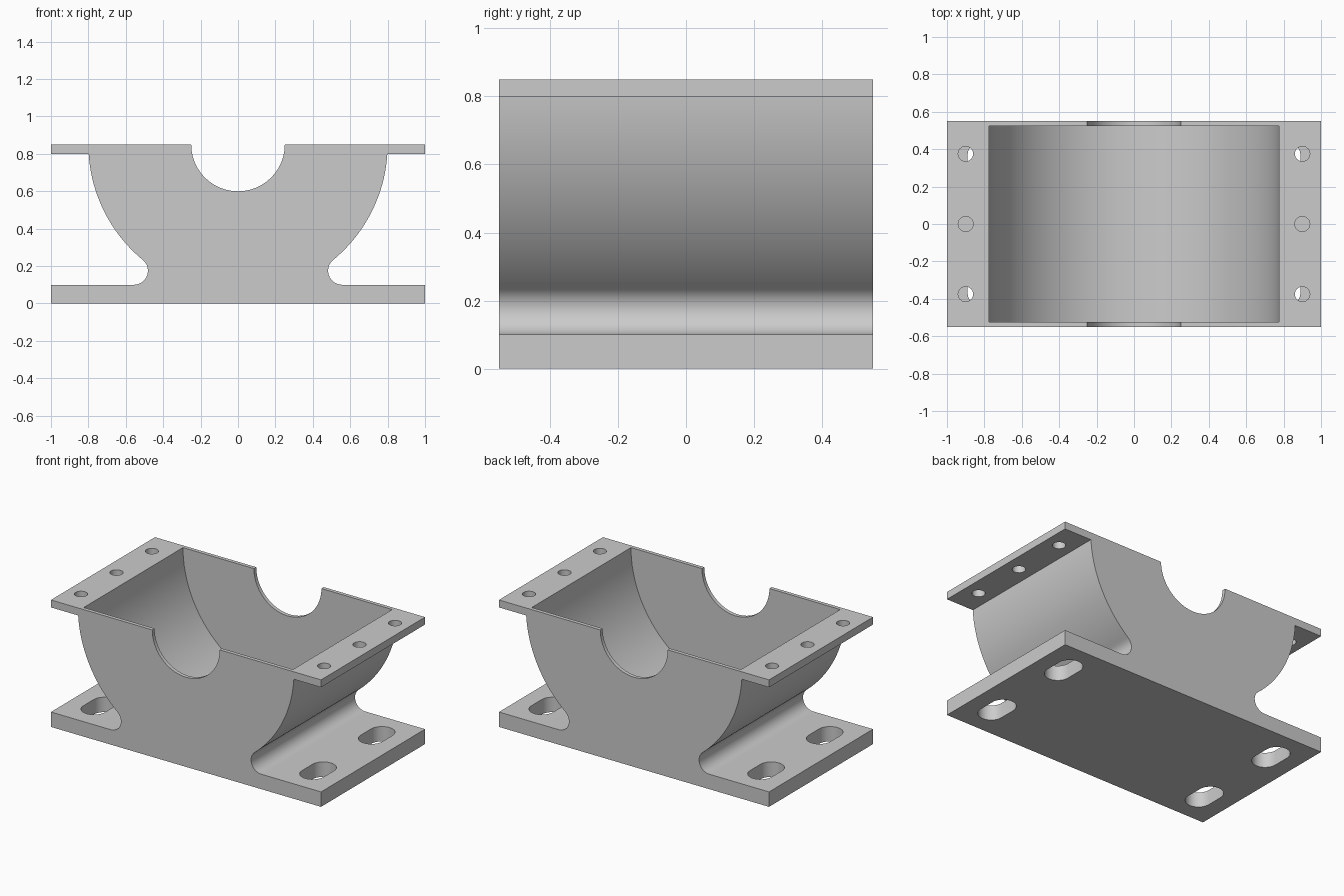
import bpy, bmesh
from math import sin, cos, pi, atan2, sqrt

if "Cube" in bpy.data.objects:
    bpy.data.objects.remove(bpy.data.objects["Cube"])

AXIS_Z = 0.85            # height of the bore axis
R_OUT, R_IN, R_NOTCH, R_NECK = 0.8, 0.775, 0.25, 0.075
HALF_DEPTH, WALL = 0.55, 0.025


def arc(cx, cy, r, a0, a1, n):
    return [(cx + r * cos(a0 + (a1 - a0) * i / n),
             cy + r * sin(a0 + (a1 - a0) * i / n)) for i in range(n + 1)]


def prism(name, outlines, place, lo, hi):
    """Extrude closed 2D outlines from lo to hi; place maps (u, v, w) to xyz."""
    bm = bmesh.new()
    for pts in outlines:
        a = [bm.verts.new(place(u, v, lo)) for u, v in pts]
        b = [bm.verts.new(place(u, v, hi)) for u, v in pts]
        bm.faces.new(a)
        bm.faces.new(b)
        for i in range(len(pts)):
            j = (i + 1) % len(pts)
            bm.faces.new((a[i], a[j], b[j], b[i]))
    bmesh.ops.recalc_face_normals(bm, faces=bm.faces)
    mesh = bpy.data.meshes.new(name)
    bm.to_mesh(mesh)
    bm.free()
    obj = bpy.data.objects.new(name, mesh)
    bpy.context.collection.objects.link(obj)
    return obj


def along_y(u, v, w):
    return (u, w, v)


def along_z(u, v, w):
    return (u, v, w)


def circle(x, y, r, n):
    return arc(x, y, r, 0, 2 * pi, n)[:-1]


def slot(x, y, r, d):
    return arc(x, y + d, r, 0, pi, 20) + arc(x, y - d, r, pi, 2 * pi, 20)


def cut(target, cutter):
    cutter.hide_render = True
    mod = target.modifiers.new("cut", 'BOOLEAN')
    mod.operation = 'DIFFERENCE'
    mod.solver = 'EXACT'
    mod.object = cutter
    bpy.context.view_layer.objects.active = target
    bpy.ops.object.modifier_apply(modifier=mod.name)
    bpy.data.objects.remove(cutter)


# Right half of the housing section: foot, neck fillet, round belly, rim flange
neck_z = 0.1 + R_NECK
drop = AXIS_Z - neck_z
neck_x = sqrt((R_OUT + R_NECK) ** 2 - drop ** 2)
to_axis = atan2(drop, -neck_x)
belly_end = atan2(-0.05, sqrt(R_OUT ** 2 - 0.05 ** 2))
half = [(1, 0), (1, 0.1)]
half += arc(neck_x, neck_z, R_NECK, 1.5 * pi, to_axis, 20)
half += arc(0, AXIS_Z, R_OUT, to_axis - pi, belly_end, 32)[1:]
half += [(1, 0.8), (1, AXIS_Z)]

# Mirror the half and close it across the top with the shaft notch
notch = arc(0, AXIS_Z, R_NOTCH, 0, -pi, 48)
profile = half + notch + [(-x, z) for x, z in reversed(half)]
housing = prism("bearing_housing", [profile], along_y, -HALF_DEPTH, HALF_DEPTH)

# Hollow interior between the thin end walls
inner = HALF_DEPTH - WALL
cut(housing, prism("cavity_cutter", [circle(0, AXIS_Z, R_IN, 128)], along_y, -inner, inner))

# Bolt holes through the rim flanges
holes = [circle(sx * 0.9, y, 0.04, 32) for sx in (-1, 1) for y in (-0.375, 0, 0.375)]
cut(housing, prism("bolt_hole_cutter", holes, along_z, 0.7, 0.95))

# Mounting slots through the foot
slots = [slot(sx * 0.81, sy * 0.31, 0.08, 0.055) for sx in (-1, 1) for sy in (-1, 1)]
cut(housing, prism("slot_cutter", slots, along_z, -0.1, 0.2))

# Smooth curved faces, crisp edges
bpy.ops.object.select_all(action='DESELECT')
housing.select_set(True)
bpy.context.view_layer.objects.active = housing
bpy.ops.object.shade_smooth_by_angle(angle=pi / 6)
